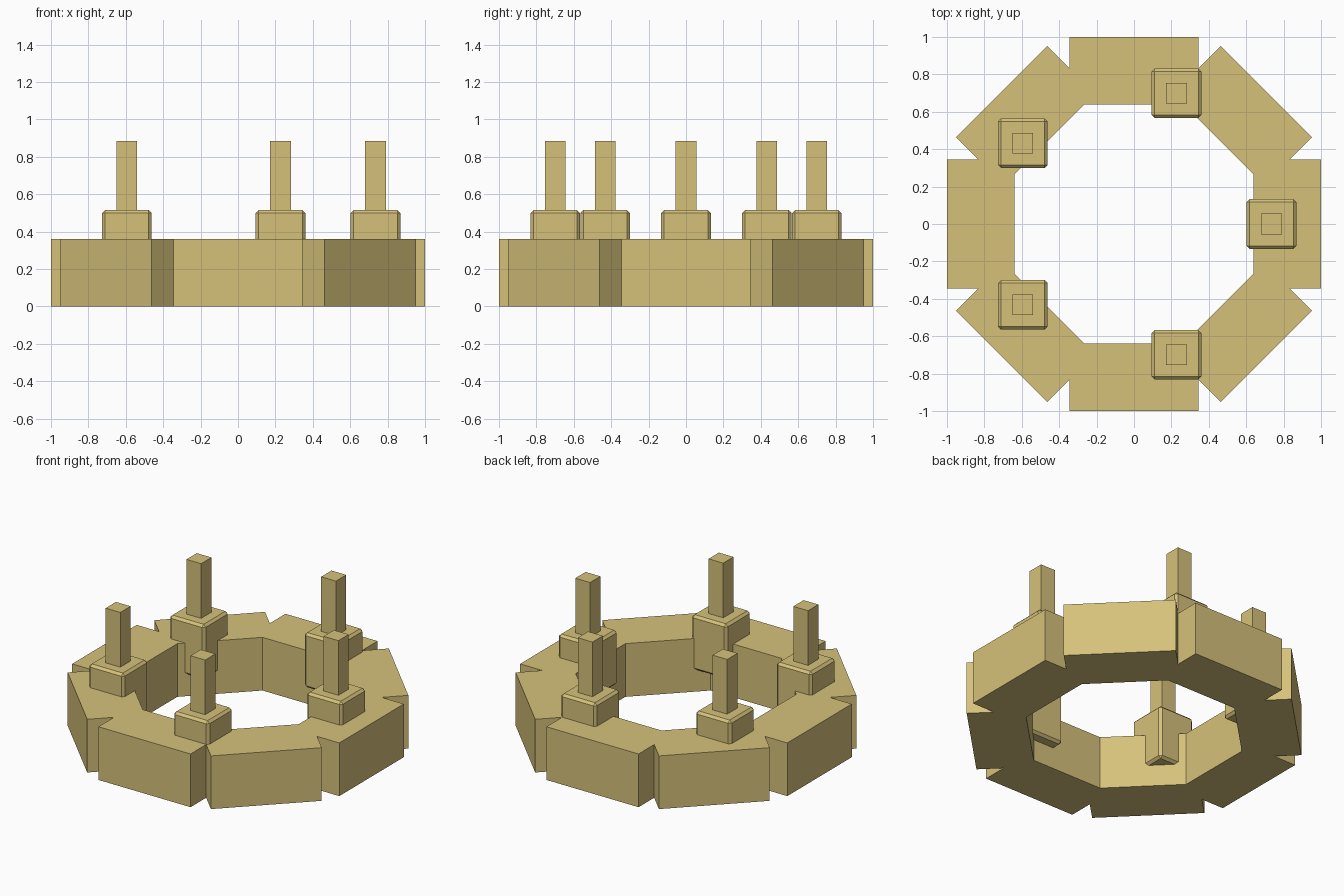
import bpy, bmesh, math
from mathutils import Matrix, Vector

cube = bpy.data.objects.get("Cube")
if cube:
    bpy.data.objects.remove(cube)

RING_HEIGHT = 0.36
OUTER, INNER, HALF_WIDTH = 1.0, 0.64, 0.345
SEGMENTS, POSTS = 8, 5
POST_RADIUS = 0.735

# Single sandy material
sand = bpy.data.materials.new("sand")
sand.use_nodes = True
colour = (0.67, 0.535, 0.195, 1)
sand.diffuse_color = colour
sand.node_tree.nodes["Principled BSDF"].inputs["Base Color"].default_value = colour


def finish(bm, name):
    bmesh.ops.recalc_face_normals(bm, faces=bm.faces)
    mesh = bpy.data.meshes.new(name)
    bm.to_mesh(mesh)
    bm.free()
    mesh.materials.append(sand)
    obj = bpy.data.objects.new(name, mesh)
    bpy.context.collection.objects.link(obj)
    return obj


def box(name, x, y, width, bottom, top, bevel=0):
    bm = bmesh.new()
    bmesh.ops.create_cube(bm, size=1)
    bmesh.ops.scale(bm, vec=(width, width, top - bottom), verts=bm.verts)
    if bevel:
        bmesh.ops.bevel(bm, geom=bm.edges[:], offset=bevel, segments=1,
                        affect='EDGES')
    bmesh.ops.translate(bm, vec=(x, y, (top + bottom) / 2), verts=bm.verts)
    return finish(bm, name)


# Notched ring: one block outline, turned eight times, welded and extruded
slope = math.tan(math.pi / SEGMENTS)
notch, corner = HALF_WIDTH / slope, INNER * slope
half = [(HALF_WIDTH, notch), (HALF_WIDTH, OUTER)]
outline = [(corner, INNER)] + half
outline += [(-x, y) for x, y in reversed(outline)]

bm = bmesh.new()
for i in range(SEGMENTS):
    turn = Matrix.Rotation(i * math.tau / SEGMENTS, 3, 'Z')
    bm.faces.new([bm.verts.new(turn @ Vector((x, y, 0))) for x, y in outline])
bmesh.ops.remove_doubles(bm, verts=bm.verts, dist=0.0001)
side = bmesh.ops.extrude_face_region(bm, geom=bm.faces[:], use_keep_orig=True)
raised = [v for v in side["geom"] if isinstance(v, bmesh.types.BMVert)]
bmesh.ops.translate(bm, vec=(0, 0, RING_HEIGHT), verts=raised)
# Remove the walls left inside the ring between neighbouring blocks
inside = [f for f in bm.faces if any(len(e.link_faces) > 2 for e in f.edges)
          and all(len(e.link_faces) > 2 for e in f.edges
                  if abs(e.verts[0].co.z - e.verts[1].co.z) < 0.001)
          and abs(f.calc_center_median().z - RING_HEIGHT / 2) < 0.001]
if inside:
    bmesh.ops.delete(bm, geom=inside, context='FACES')
finish(bm, "ring")

# Five upright posts on bevelled sockets, all square to the axes
for i in range(POSTS):
    angle = i * math.tau / POSTS
    x, y = POST_RADIUS * math.cos(angle), POST_RADIUS * math.sin(angle)
    box(f"socket_{i + 1}", x, y, 0.265, 0.145, 0.515, 0.016)
    box(f"post_{i + 1}", x, y, 0.11, 0.45, 0.885)
